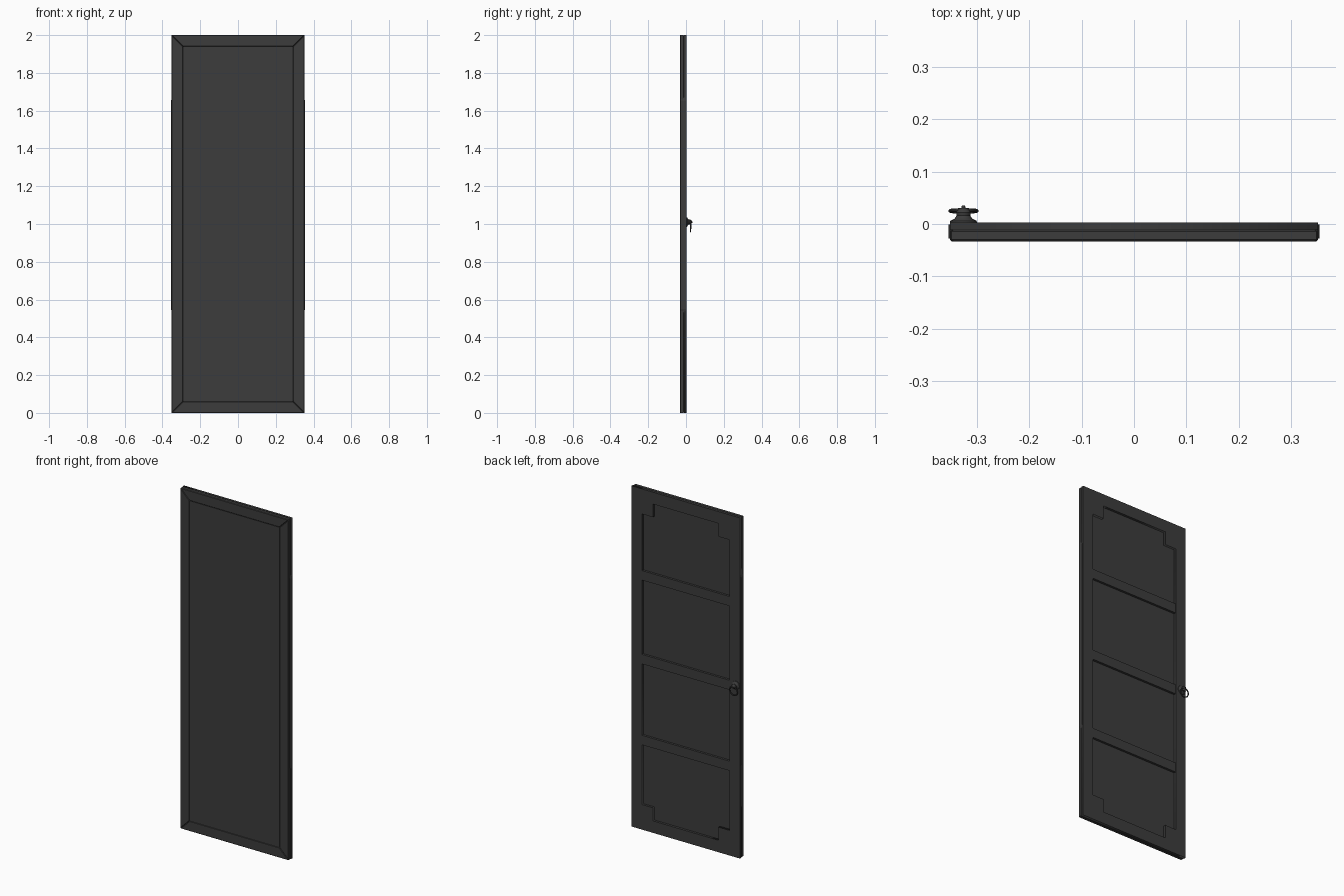
import bpy, bmesh, math
from mathutils import Vector, Matrix

old = bpy.data.objects.get("Cube")
if old:
    bpy.data.objects.remove(old, do_unlink=True)

W, H = 0.352, 2.0                       # half width and height of the door
FRONT, MID, BACK = -0.033, -0.011, 0.003
BORDER = 0.06


def material(name, grey):
    m = bpy.data.materials.new(name)
    m.use_nodes = True
    colour = (grey, grey, grey, 1)
    m.diffuse_color = colour
    m.node_tree.nodes["Principled BSDF"].inputs["Base Color"].default_value = colour
    return m


charcoal = material("charcoal", 0.045)


def finish(name, bm, bevel=0.0):
    bmesh.ops.recalc_face_normals(bm, faces=bm.faces)
    mesh = bpy.data.meshes.new(name)
    bm.to_mesh(mesh)
    bm.free()
    mesh.materials.append(charcoal)
    ob = bpy.data.objects.new(name, mesh)
    bpy.context.collection.objects.link(ob)
    if bevel:
        mod = ob.modifiers.new("Bevel", "BEVEL")
        mod.width = bevel
        mod.segments = 1
    return ob


def prism(name, outline, y0, y1, bevel=0.0):
    """Extrude an x-z outline from y0 to y1."""
    bm = bmesh.new()
    face = bm.faces.new([bm.verts.new((x, y0, z)) for x, z in outline])
    new = bmesh.ops.extrude_face_region(bm, geom=[face])["geom"]
    bmesh.ops.translate(bm, vec=(0, y1 - y0, 0),
                        verts=[v for v in new if isinstance(v, bmesh.types.BMVert)])
    return finish(name, bm, bevel)


def rect(x, z0, z1):
    return [(-x, z0), (x, z0), (x, z1), (-x, z1)]


# Front: flat panel inside four mitred boards
outer = rect(W, 0, H)
inner = rect(W - BORDER, BORDER, H - BORDER)
prism("front_panel", inner, FRONT + 0.0005, MID)
for i, side in enumerate(("bottom", "left", "top", "right")):
    j = (i + 1) % 4
    prism("front_board_" + side, [outer[i], outer[j], inner[j], inner[i]],
          FRONT, MID, 0.003)

# Back: frame whose opening has stepped corners
x_out, x_in = 0.285, 0.213
z_out, z_in = 0.93, 0.853
step = [(x_in, z_out), (x_in, z_in), (x_out, z_in)]
quarter = [(x, z) for x, z in step]
opening = (quarter + [(x, -z) for x, z in reversed(quarter)]
           + [(-x, -z) for x, z in quarter] + [(-x, z) for x, z in reversed(quarter)])
curve = bpy.data.curves.new("back_frame", "CURVE")
curve.dimensions = "2D"
curve.fill_mode = "BOTH"
curve.extrude = (BACK - MID) / 2
for loop in (rect(W, -1, 1), opening):
    spline = curve.splines.new("POLY")
    spline.points.add(len(loop) - 1)
    for p, (x, z) in zip(spline.points, loop):
        p.co = (x, z, 0, 1)
    spline.use_cyclic_u = True
curve.materials.append(charcoal)
frame = bpy.data.objects.new("back_frame", curve)
bpy.context.collection.objects.link(frame)
frame.matrix_world = (Matrix.Translation((0, (MID + BACK) / 2, H / 2))
                      @ Matrix.Rotation(math.pi / 2, 4, "X"))

# Three cross rails spanning the opening
for name, z in (("lower", 0.525), ("middle", 1.0), ("upper", 1.492)):
    prism("cross_rail_" + name, rect(x_out, z - 0.028, z + 0.028), MID, BACK - 0.001)

# Worn, slightly swollen edges along the sides
for side, s in (("left", 1), ("right", -1)):
    prism("edge_swell_" + side,
          [(s * (W - 0.01), 0.5), (s * 0.355, 0.55), (s * 0.355, 1.65), (s * (W - 0.01), 1.7)],
          FRONT + 0.005, BACK - 0.004)

# Handle mount: a turned knob
KX, KZ, SIDES = -0.326, 1.01, 16
profile = [(0.026, BACK), (0.025, 0.006), (0.017, 0.010), (0.013, 0.016),
           (0.014, 0.022), (0.010, 0.028), (0.004, 0.031), (0.003, 0.035)]
bm = bmesh.new()
rings = [[bm.verts.new((KX + r * math.cos(a), y, KZ + r * math.sin(a)))
          for a in (math.tau * k / SIDES for k in range(SIDES))] for r, y in profile]
for a, b in zip(rings, rings[1:]):
    for k in range(SIDES):
        n = (k + 1) % SIDES
        bm.faces.new((a[k], a[n], b[n], b[k]))
bm.faces.new(rings[0])
bm.faces.new(rings[-1])
knob = finish("handle_knob", bm)

# Hanging pull ring, tilted a little
bpy.ops.mesh.primitive_torus_add(major_radius=0.0255, minor_radius=0.0035,
                                 major_segments=28, minor_segments=8,
                                 location=(KX, 0.025, 0.985),
                                 rotation=(math.radians(86), 0, 0))
ring = bpy.context.object
ring.name = "pull_ring"
ring.data.materials.append(charcoal)

for ob in (knob, ring):
    bpy.ops.object.select_all(action="DESELECT")
    ob.select_set(True)
    bpy.context.view_layer.objects.active = ob
    bpy.ops.object.shade_smooth_by_angle()
